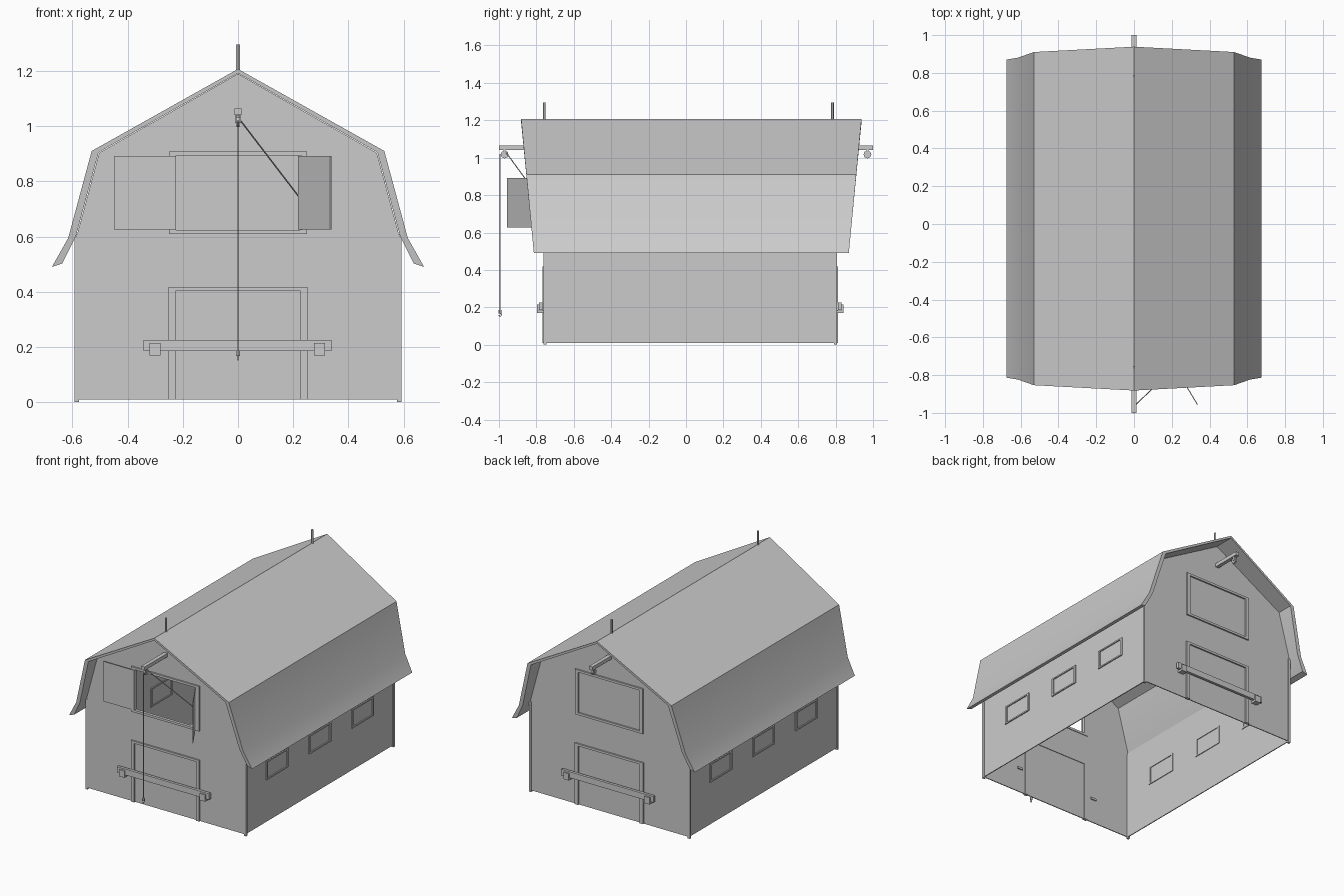
import bpy, bmesh, math
from mathutils import Vector

cube = bpy.data.objects.get("Cube")
if cube:
    bpy.data.objects.remove(cube, do_unlink=True)

GREY = (0.6, 0.6, 0.6, 1)
mat = bpy.data.materials.new("barn grey")
mat.use_nodes = True
mat.diffuse_color = GREY
bsdf = next(n for n in mat.node_tree.nodes if n.type == 'BSDF_PRINCIPLED')
bsdf.inputs["Base Color"].default_value = GREY

MID_Y, HALF_Y, HALF_X = 0.0225, 0.7825, 0.587


def finish(name, bm):
    mesh = bpy.data.meshes.new(name)
    bmesh.ops.recalc_face_normals(bm, faces=bm.faces)
    bm.to_mesh(mesh)
    bm.free()
    mesh.materials.append(mat)
    obj = bpy.data.objects.new(name, mesh)
    bpy.context.collection.objects.link(obj)
    return obj


def boxes(name, ranges):
    """One object made of boxes, each given as x, y and z ranges."""
    bm = bmesh.new()
    for r in ranges:
        verts = bmesh.ops.create_cube(bm, size=1)["verts"]
        for v in verts:
            v.co = [(a + b) / 2 + c * abs(b - a) for (a, b), c in zip(r, v.co)]
    return finish(name, bm)


def rod(name, start, end, radius, sides=6):
    a, b = Vector(start), Vector(end)
    bm = bmesh.new()
    bmesh.ops.create_cone(bm, cap_ends=True, segments=sides, radius1=radius,
                          radius2=radius, depth=(b - a).length)
    turn = (b - a).to_track_quat('Z', 'Y')
    for v in bm.verts:
        v.co = turn @ v.co + (a + b) / 2
    return finish(name, bm)


def frame(x, z0, z1, w, sill=True):
    """Rectangles in x and z for a frame whose opening is 2x wide."""
    parts = [((-x - w, -x), (z0, z1)), ((x, x + w), (z0, z1)),
             ((-x - w, x + w), (z1, z1 + w * 0.6))]
    if sill:
        parts.append(((-x - w, x + w), (z0 - w * 0.6, z0)))
    return parts


# Gambrel roof: outer and inner sections, with raked gable ends
outer = [(0.674, 0.49), (0.615, 0.595), (0.53, 0.91), (0, 1.207)]
inner = [(0.637, 0.502), (0.587, 0.602), (0.505, 0.905), (0, 1.192)]


def section(points):
    return points + [(-x, z) for x, z in points[-2::-1]]


def overhang(x, z):
    return 0.842 + (z - 0.49) * 0.095


bm = bmesh.new()
rings = []
for s in (-1, 1):
    for side in (outer, inner):
        rings.append([bm.verts.new((x, MID_Y + 0.006 + s * overhang(x, oz), z))
                      for (x, z), (ox, oz) in zip(section(side), section(outer))])
of, nf, ob, nb = rings
for a, b in ((of, ob), (nf, nb), (of, nf), (ob, nb)):
    for i in range(len(a) - 1):
        bm.faces.new((a[i], a[i + 1], b[i + 1], b[i]))
for i in (0, -1):
    bm.faces.new((of[i], nf[i], nb[i], ob[i]))
roof = finish("roof", bm)
bpy.ops.object.select_all(action='DESELECT')
roof.select_set(True)
bpy.context.view_layer.objects.active = roof
bpy.ops.object.shade_smooth_by_angle(angle=math.radians(30))

# Gable walls: half outline mirrored, the front one with a loft opening
half = [(0, 0.01), (0.585, 0.01), (0.585, 0.6), (0.503, 0.903), (0, 1.19)]
opening = [(0, 0.897), (0.225, 0.897), (0.225, 0.624), (0, 0.624)]
for name, s, outline in (("front_wall", -1, half + opening), ("back_wall", 1, half)):
    bm = bmesh.new()
    bm.faces.new([bm.verts.new((x, MID_Y + s * (HALF_Y - 0.005), z)) for x, z in outline])
    wall = finish(name, bm)
    wall.modifiers.new("mirror", 'MIRROR')
    solid = wall.modifiers.new("thickness", 'SOLIDIFY')
    solid.thickness, solid.offset = 0.006, 0

# Side walls, window frames and corner posts
for side, s in (("left", 1), ("right", -1)):
    boxes(side + "_wall", [((s * 0.579, s * 0.585), (MID_Y - 0.778, MID_Y + 0.778), (0.01, 0.61))])
    for i in range(3):
        y = MID_Y + (i - 1) * 0.45
        boxes(f"{side}_window_frame_{i + 1}",
              [((s * 0.574, s * 0.592), (y + a, y + b), z)
               for (a, b), z in frame(0.1, 0.3, 0.407, 0.015)])
    boxes(side + "_corner_posts",
          [((s * 0.576, s * 0.592), (MID_Y + e * (HALF_Y - 0.014), MID_Y + e * (HALF_Y + 0.001)), (0, 0.6))
           for e in (-1, 1)])

# Fittings repeated on both gable ends
for end, s in (("front", -1), ("back", 1)):
    def out(a, b):
        return tuple(sorted((MID_Y + s * (HALF_Y + a), MID_Y + s * (HALF_Y + b))))

    boxes(end + "_door_frame", [(x, out(-0.012, 0.008), z)
                                for x, z in frame(0.227, 0.01, 0.402, 0.025, False)])
    boxes(end + "_loft_frame", [(x, out(-0.012, 0.008), z)
                                for x, z in frame(0.225, 0.624, 0.894, 0.025)])
    boxes(end + "_door_bar", [((-0.342, 0.338), out(0.008, 0.026), (0.185, 0.225))])
    boxes(end + "_bar_brackets",
          [p for x in (-0.3, 0.295) for p in
           (((x - 0.02, x + 0.02), out(-0.015, 0.035), (0.17, 0.184)),
            ((x - 0.02, x + 0.02), out(0.027, 0.036), (0.17, 0.215)))])
    tip = s * 1.0
    boxes(end + "_hoist_beam", [((-0.0125, 0.0125), tuple(sorted((s * 0.76, tip))), (1.04, 1.064))])
    py = s * 0.97
    rod(end + "_pulley", (-0.006, py, 1.017), (0.006, py, 1.017), 0.021, 8)
    boxes(end + "_pulley_hanger", [((x - 0.002, x + 0.002), (py - 0.006, py + 0.006), (1.012, 1.042))
                                   for x in (-0.008, 0.008)])
    ry = MID_Y - 0.01 + s * 0.77
    rod(end + "_roof_rod", (0, ry, 1.19), (0, ry, 1.295), 0.0075, 6)

# Open loft doors, the left one swung outward
boxes("loft_door_right", [((-0.45, -0.225), (-0.774, -0.769), (0.626, 0.892))])
door = boxes("loft_door_left", [((0, 0.227), (-0.0025, 0.0025), (0.626, 0.892))])
door.location = (0.22, -0.762, 0)
door.rotation_euler.z = math.atan2(-0.193, 0.115)

# Hoist rope and hook
rod("hoist_rope", (0, -0.994, 1.02), (0, -0.994, 0.185), 0.003)
rod("tie_rope", (0, -0.965, 1.032), (0.22, -0.755, 0.745), 0.003)
rod("hook_block", (0, -0.994, 0.168), (0, -0.994, 0.187), 0.008)
bm = bmesh.new()
path = [Vector((0, -0.994 + 0.007 * math.sin(t), 0.16 + 0.008 * math.cos(t)))
        for t in (i * math.pi / 4 for i in range(7))]
hook = bpy.data.curves.new("hook", 'CURVE')
hook.dimensions = '3D'
hook.bevel_depth, hook.bevel_resolution = 0.0025, 0
spline = hook.splines.new('POLY')
spline.points.add(len(path) - 1)
for p, co in zip(spline.points, path):
    p.co = (*co, 1)
hook.materials.append(mat)
bpy.context.collection.objects.link(bpy.data.objects.new("hook", hook))
bm.free()
